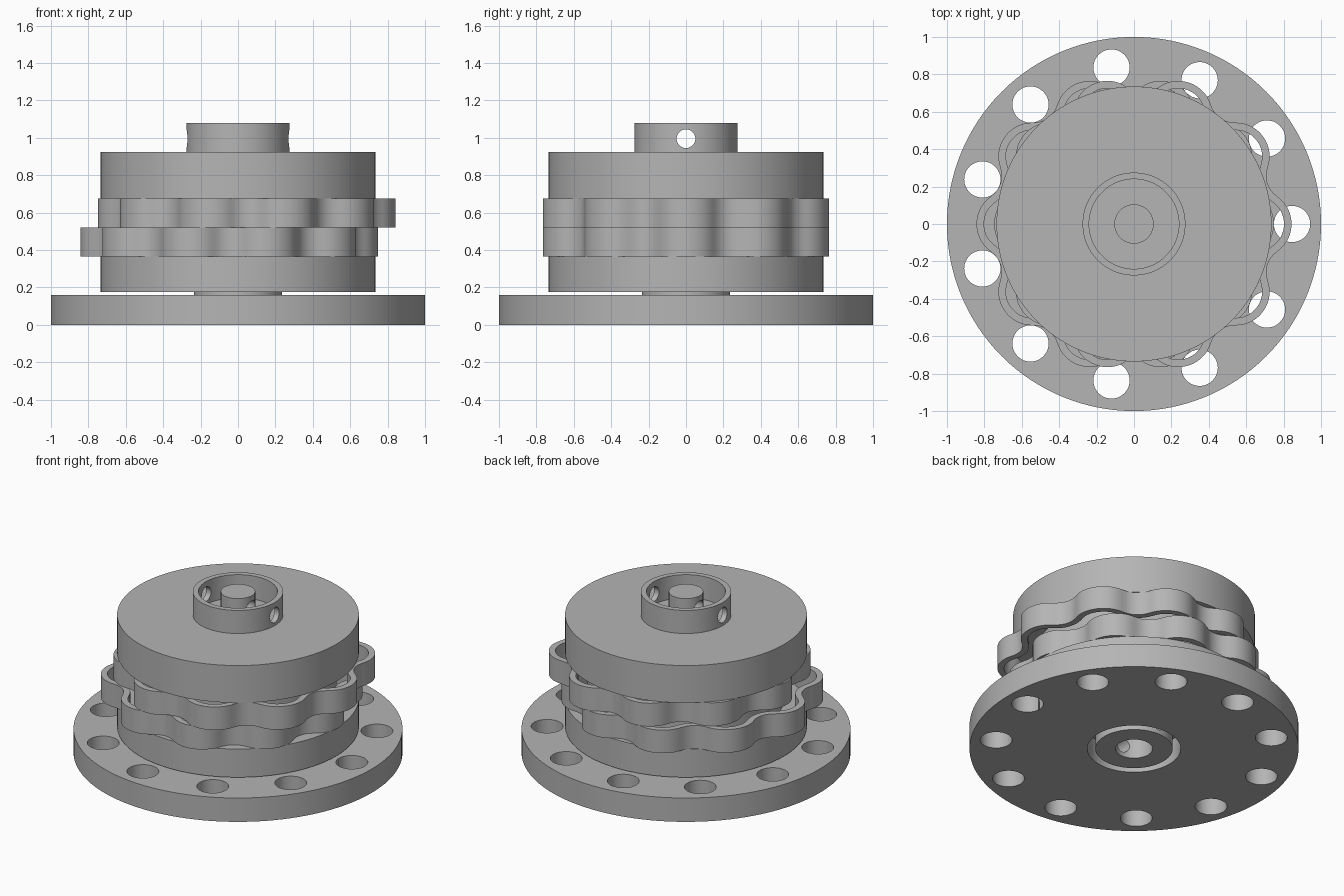
import bpy, bmesh, math
from math import sin, cos, pi

cube = bpy.data.objects.get("Cube")
if cube:
    bpy.data.objects.remove(cube, do_unlink=True)

grey = bpy.data.materials.new("plain_grey")
grey.use_nodes = True
shade = (0.46, 0.46, 0.46, 1)
grey.diffuse_color = shade
grey.node_tree.nodes["Principled BSDF"].inputs["Base Color"].default_value = shade

PINS = 11            # holes in the base, one more than the lobes of a ring
PIN_CIRCLE = 0.845
PIN_RADIUS = 0.097
THROW = 0.047        # sideways shift of each lobed ring


def circle(radius, count=128):
    return [(radius * cos(2 * pi * i / count), radius * sin(2 * pi * i / count))
            for i in range(count)]


def cycloid(offset, count=480):
    """Lobed outline: the pin path moved inwards by the given distance."""
    points = []
    for i in range(count):
        t = 2 * pi * i / count
        x = PIN_CIRCLE * cos(t) + THROW * cos(PINS * t)
        y = PIN_CIRCLE * sin(t) + THROW * sin(PINS * t)
        dx = -PIN_CIRCLE * sin(t) - THROW * PINS * sin(PINS * t)
        dy = PIN_CIRCLE * cos(t) + THROW * PINS * cos(PINS * t)
        length = math.hypot(dx, dy)
        points.append((x - offset * dy / length, y + offset * dx / length))
    return points


def extrude(name, z0, z1, outer, inner=None):
    """Upright solid from an outline, with an optional matching bore."""
    bm = bmesh.new()

    def ring(points, z):
        return [bm.verts.new((x, y, z)) for x, y in points]

    def band(a, b):
        n = len(a)
        for i in range(n):
            j = (i + 1) % n
            bm.faces.new((a[i], a[j], b[j], b[i]))

    low, high = ring(outer, z0), ring(outer, z1)
    band(low, high)
    if inner:
        low_in, high_in = ring(inner, z0), ring(inner, z1)
        band(low_in, high_in)
        band(low, low_in)
        band(high, high_in)
    else:
        bm.faces.new(low)
        bm.faces.new(high)
    bmesh.ops.recalc_face_normals(bm, faces=bm.faces)
    mesh = bpy.data.meshes.new(name)
    bm.to_mesh(mesh)
    bm.free()
    obj = bpy.data.objects.new(name, mesh)
    bpy.context.collection.objects.link(obj)
    mesh.materials.append(grey)
    return obj


def select(obj):
    bpy.ops.object.select_all(action='DESELECT')
    obj.select_set(True)
    bpy.context.view_layer.objects.active = obj


def cut(obj, cutter):
    cutter.hide_render = True
    mod = obj.modifiers.new("cut", 'BOOLEAN')
    mod.operation = 'DIFFERENCE'
    mod.solver = 'EXACT'
    mod.object = cutter
    select(obj)
    bpy.ops.object.modifier_apply(modifier=mod.name)
    bpy.data.objects.remove(cutter, do_unlink=True)


def cross_hole(obj, z, along_x):
    drill = extrude("drill", -0.5, 0.5, circle(0.05, 40))
    drill.rotation_euler = (0, pi / 2, 0) if along_x else (pi / 2, 0, 0)
    drill.location.z = z
    cut(obj, drill)


# Base flange with its circle of pin holes
base = extrude("base_flange", 0, 0.16, circle(1), circle(0.284))
for k in range(PINS):
    a = 2 * pi * k / PINS
    punch = extrude("punch", -0.1, 0.3, circle(PIN_RADIUS, 48))
    punch.location = (PIN_CIRCLE * cos(a), PIN_CIRCLE * sin(a), 0)
    cut(base, punch)

# Lower hub, sitting inside the base bore
hub = extrude("lower_hub", 0, 0.18, circle(0.235), circle(0.113))
cross_hole(hub, 0.08, False)

# Drums above and below the lobed rings
lower_drum = extrude("lower_drum", 0.175, 0.365, circle(0.735), circle(0.113))
upper_drum = extrude("upper_drum", 0.675, 0.925, circle(0.735))
core = extrude("core", 0.36, 0.68, circle(0.6))

# Two thin lobed rings, shifted to opposite sides
rings = []
for name, z0, z1, side in (("lower_lobed_ring", 0.365, 0.52, -1),
                           ("upper_lobed_ring", 0.52, 0.675, 1)):
    points = [cycloid(PIN_RADIUS), cycloid(PIN_RADIUS + 0.04)]
    if side < 0:
        points = [[(-x, y) for x, y in loop] for loop in points]
    ring_obj = extrude(name, z0, z1, *points)
    ring_obj.location.x = side * THROW
    rings.append(ring_obj)

# Top collar and shaft, drilled through together
collar = extrude("top_collar", 0.92, 1.08, circle(0.275), circle(0.24))
shaft = extrude("shaft", 0.92, 1.08, circle(0.105, 64))
for part in (collar, shaft):
    cross_hole(part, 0.995, True)

for part in [base, hub, lower_drum, upper_drum, core, collar, shaft] + rings:
    select(part)
    bpy.ops.object.shade_smooth_by_angle(angle=math.radians(30))
